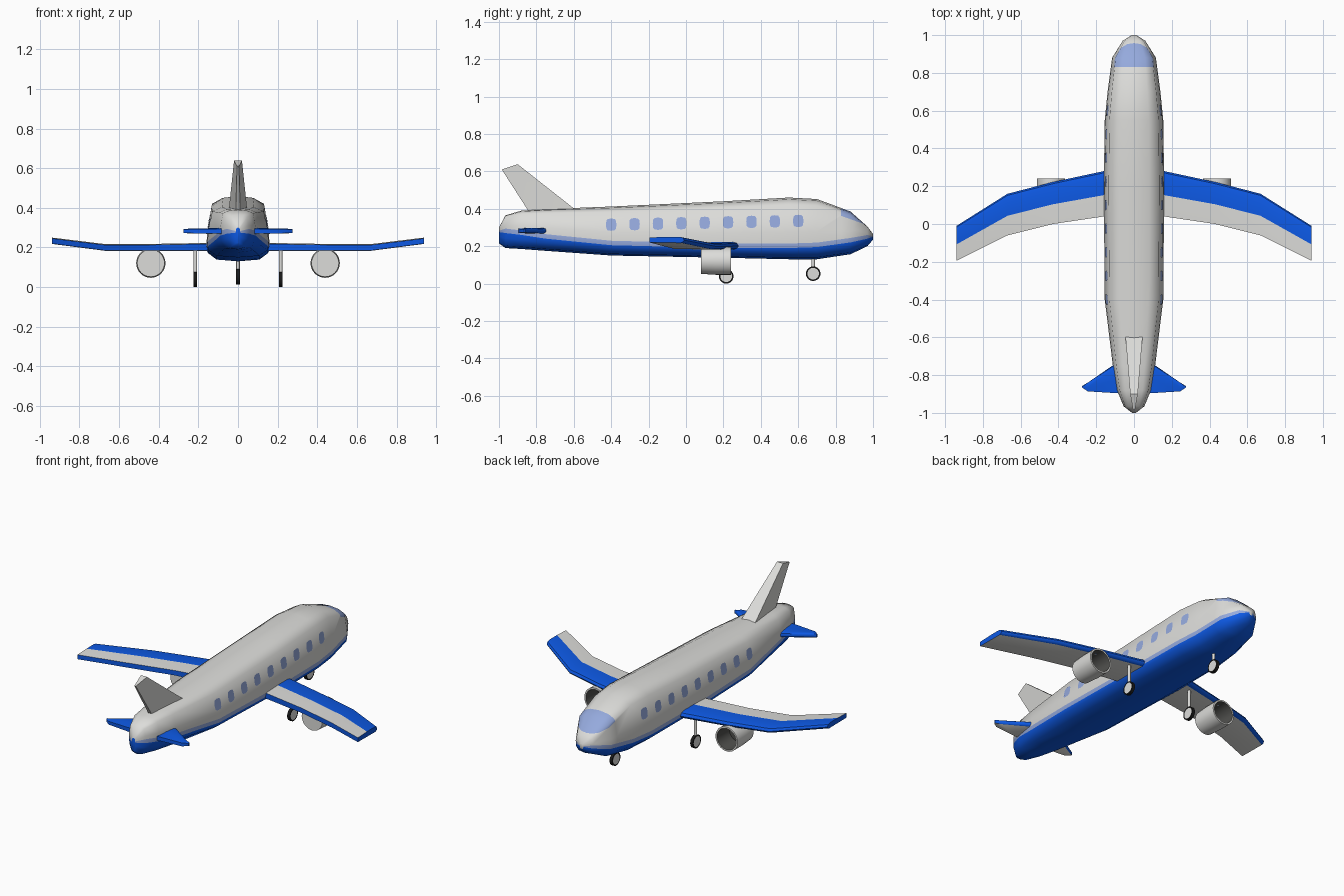
import bpy, bmesh
from math import cos, sin, pi, radians
from mathutils import Vector
from mathutils.bvhtree import BVHTree

cube = bpy.data.objects.get("Cube")
if cube:
    bpy.data.objects.remove(cube)


def material(name, r, g, b):
    m = bpy.data.materials.new(name)
    m.use_nodes = True
    m.diffuse_color = (r, g, b, 1)
    bsdf = next(n for n in m.node_tree.nodes if n.type == 'BSDF_PRINCIPLED')
    bsdf.inputs["Base Color"].default_value = (r, g, b, 1)
    return m


MATS = [material("light_grey", .72, .72, .70), material("royal_blue", .004, .10, .78),
        material("pale_blue_glass", .30, .40, .72), material("black_rubber", .01, .01, .01),
        material("dark_grey", .08, .08, .075)]
GREY, BLUE, GLASS, BLACK, DARK = range(5)


def finish(name, bm, angle=35, mirror=False):
    bmesh.ops.recalc_face_normals(bm, faces=bm.faces)
    me = bpy.data.meshes.new(name)
    bm.to_mesh(me)
    bm.free()
    for m in MATS:
        me.materials.append(m)
    for p in me.polygons:
        p.use_smooth = True
    me.set_sharp_from_angle(angle=radians(angle))
    ob = bpy.data.objects.new(name, me)
    bpy.context.collection.objects.link(ob)
    if mirror:
        ob.modifiers.new("Mirror", 'MIRROR').use_mirror_merge = False
    return ob


def loft(rings, rule=lambda ring, row: GREY, caps=(GREY, GREY)):
    """Skin closed rings; rule gives the colour of each quad."""
    bm = bmesh.new()
    vs = [[bm.verts.new(p) for p in ring] for ring in rings]
    n = len(vs[0])
    for i in range(len(vs) - 1):
        for j in range(n):
            k = (j + 1) % n
            f = bm.faces.new((vs[i][j], vs[i][k], vs[i + 1][k], vs[i + 1][j]))
            f.material_index = rule(i, j)
    for ring, mat in zip((vs[0], vs[-1]), caps):
        bm.faces.new(ring).material_index = mat
    return bm


def circle(center, radius, axis, n=24):
    c = Vector(center)
    u, v = {'x': ((0, 1, 0), (0, 0, 1)), 'y': ((1, 0, 0), (0, 0, 1)),
            'z': ((1, 0, 0), (0, 1, 0))}[axis]
    return [c + radius * (cos(2 * pi * i / n) * Vector(u) + sin(2 * pi * i / n) * Vector(v))
            for i in range(n)]


# Fuselage stations: y, half width, bottom, top, top of blue belly
STATIONS = [(-1, .01, .215, .30, .275), (-.965, .055, .19, .365, .27), (-.88, .09, .185, .39, .26),
            (-.75, .112, .175, .398, .24), (-.4, .155, .15, .412, .205), (.2, .16, .138, .44, .19),
            (.55, .155, .13, .46, .19), (.7, .14, .13, .452, .195), (.88, .116, .157, .385, .22),
            (.97, .06, .20, .305, .24), (1, .012, .235, .265, .25)]


def hull_ring(y, w, bottom, top, belly):
    band = belly + min(.024, (top - belly) * .3)
    upper = [(0, 1), (.5, .96), (.84, .84), (.97, .25), (1, 0)]
    half = [(w * a, band + (top - band) * t) for a, t in upper]
    half += [(w * .99, belly), (w * .95, belly + (bottom - belly) * .35),
             (w * .7, belly + (bottom - belly) * .85), (0, bottom)]
    other = [(-x, z) for x, z in half[-2:0:-1]]
    return [(x, y, z) for x, z in half + other]


def hull_rule(ring, row):
    row = min(row, 15 - row)
    return GREY if row < 4 else GLASS if row == 4 else BLUE


bm = loft([hull_ring(*s) for s in STATIONS], hull_rule, (BLUE, GREY))

# Windscreen cut into the nose
low_edge, slope = Vector((0, .83, .362)), Vector((0, .36, 1)).normalized()
for co, no, limit in ((Vector((0, .83, 0)), Vector((0, 1, 0)), .6), (low_edge, slope, .83)):
    faces = [f for f in bm.faces if f.calc_center_median().y > limit]
    geom = faces + list({e for f in faces for e in f.edges}) + list({v for f in faces for v in f.verts})
    bmesh.ops.bisect_plane(bm, geom=geom, plane_co=co, plane_no=no, dist=1e-5)
for f in bm.faces:
    c = f.calc_center_median()
    if .83 < c.y < .985 and (c - low_edge).dot(slope) > 0:
        f.material_index = GLASS
bmesh.ops.recalc_face_normals(bm, faces=bm.faces)
hull = BVHTree.FromBMesh(bm)
finish("fuselage", bm, 62)

# Cabin windows: thin plates laid on the hull
bm = bmesh.new()
for side in (-1, 1):
    for i in range(9):
        y, z = -.4 + i * .125, .315 + i * .0025
        pts = []
        for k in range(12):
            a = 2 * pi * k / 12
            dy, dz = [abs(t) ** .6 * (1 if t > 0 else -1) for t in (cos(a), sin(a))]
            hit = hull.ray_cast(Vector((side, y + dy * .028, z + dz * .033)), Vector((-side, 0, 0)))
            pts.append(bm.verts.new(hit[0] + Vector((side * .003, 0, 0))))
        f = bm.faces.new(pts if side > 0 else pts[::-1])
        f.material_index = GLASS
me = bpy.data.meshes.new("cabin_windows")
bm.to_mesh(me)
bm.free()
for m in MATS:
    me.materials.append(m)
bpy.context.collection.objects.link(bpy.data.objects.new("cabin_windows", me))


# Wings: x, leading y, trailing y, middle z
def wing_ring(x, lead, trail, z, thick):
    section = [(0, -.1), (.04, .7), (.14, 1), (.53, 1), (1, .75), (1, -.9), (.1, -1), (.03, -.7)]
    return [(x, lead + (trail - lead) * c, z + thick * t) for c, t in section]


wing = [(.08, .295, .055, .203, .02), (.16, .28, .04, .203, .02), (.43, .222, 0, .2, .018),
        (.67, .16, -.06, .2, .017), (.94, -.01, -.195, .234, .016)]
finish("wings", loft([wing_ring(*w) for w in wing],
                     lambda i, j: GREY if j in (3, 5) else BLUE, (BLUE, BLUE)), 40, True)

# Tailplane
tail = [(.03, -.69, -.897, .283, .016), (.1, -.74, -.895, .283, .015),
        (.245, -.84, -.886, .283, .012), (.275, -.858, -.866, .283, .01)]
finish("tailplane", loft([wing_ring(*t) for t in tail],
                         lambda i, j: GREY if j == 5 else BLUE, (BLUE, BLUE)), 40, True)


# Tail fin
def fin_ring(lead, trail, w, z_lead, z_trail):
    return [(w, lead, z_lead), (w * .25, trail, z_trail), (-w * .25, trail, z_trail), (-w, lead, z_lead)]


finish("tail_fin", loft([fin_ring(-.57, -.82, .05, .375, .35), fin_ring(-.6, -.845, .045, .402, .392),
                         fin_ring(-.9, -.985, .02, .638, .61)]))

# Engines with an open, dark intake at the front
nacelle = [(.08, .069), (.16, .074), (.24, .074), (.24, .064), (.13, .058)]
finish("engines", loft([circle((.44, y, .121), r, 'y', 32) for y, r in nacelle],
                       lambda i, j: DARK if i == 3 else GREY, (GREY, DARK)), 40, True)


# Landing gear: black tread, light hub faces, thin strut
def gear(name, x, y, z, top, mirror):
    profile = [(-.009, .031), (-.009, .039), (.009, .039), (.009, .031)]
    finish(name + "_wheel", loft([circle((x + dx, y, z), r, 'x') for dx, r in profile],
                                 lambda i, j: BLACK), 35, mirror)
    finish(name + "_strut", loft([circle((x, y, h), .009, 'z', 12) for h in (z + .015, top)]), 35, mirror)


gear("main_gear", .215, .215, .039, .195, True)
gear("nose_gear", 0, .68, .053, .15, False)
